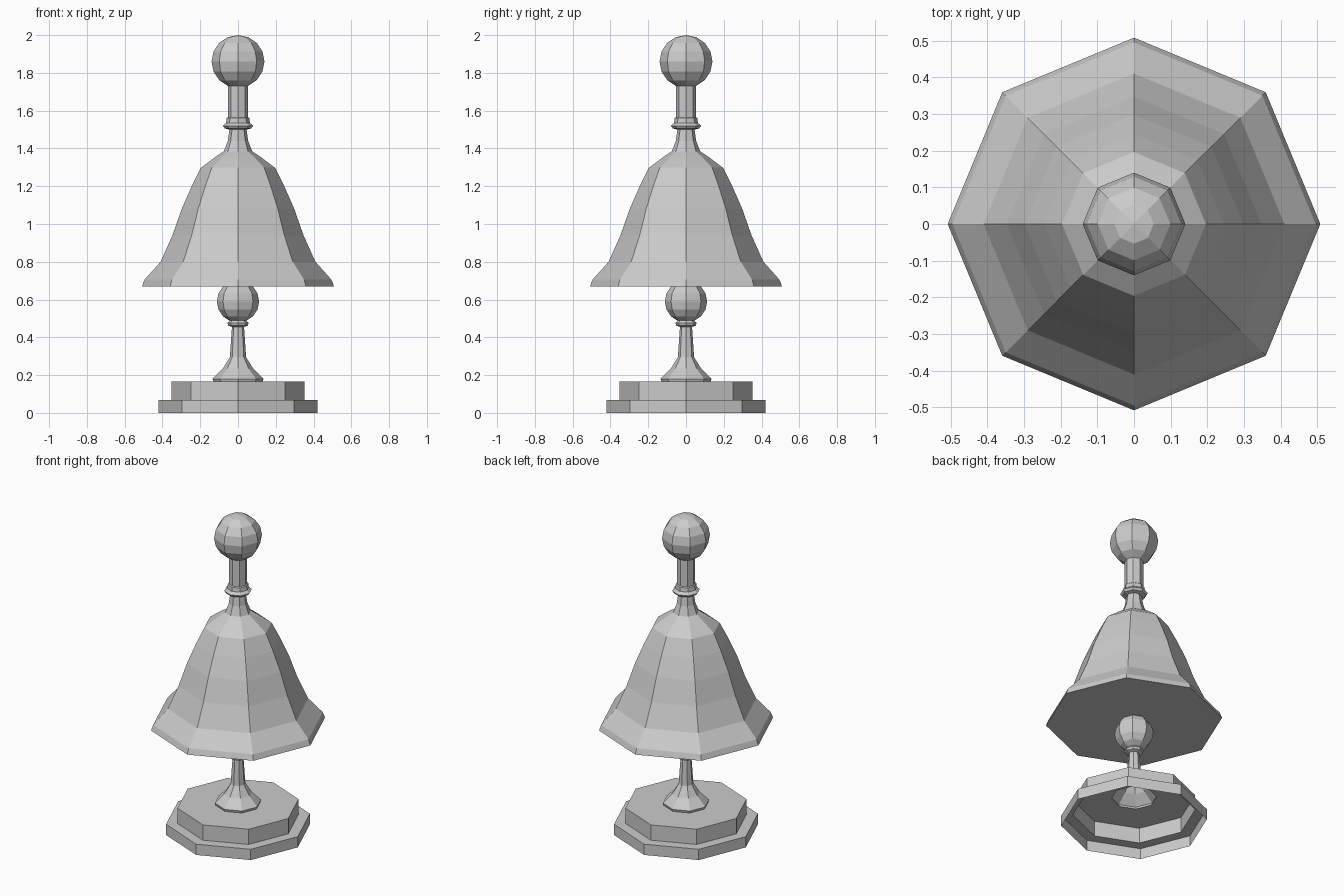
import bpy, bmesh
from math import sin, cos, pi

if "Cube" in bpy.data.objects:
    bpy.data.objects.remove(bpy.data.objects["Cube"])

SIDES = 8


def lathe(name, profile):
    """Revolve (radius, height) points into a flat-sided octagonal shell."""
    bm = bmesh.new()
    rings = []
    for r, z in profile:
        if r < 1e-4:
            rings.append([bm.verts.new((0, 0, z))] * SIDES)
        else:
            rings.append([bm.verts.new((r * cos(2 * pi * i / SIDES),
                                        r * sin(2 * pi * i / SIDES), z))
                          for i in range(SIDES)])
    for a, b in zip(rings, rings[1:]):
        for i in range(SIDES):
            j = (i + 1) % SIDES
            quad = [a[i], a[j], b[j], b[i]]
            bm.faces.new(list(dict.fromkeys(quad)))
    mesh = bpy.data.meshes.new(name)
    bm.to_mesh(mesh)
    bm.free()
    obj = bpy.data.objects.new(name, mesh)
    bpy.context.collection.objects.link(obj)
    return obj


def ball(radius, centre, first, last):
    """Profile of a ball between two latitudes, in steps of 22.5 degrees."""
    return [(radius * cos(k * pi / 8), centre + radius * sin(k * pi / 8))
            for k in range(first, last + 1)]


# Two-step base, open underneath
lathe("base", [(.42, 0), (.42, .068), (.353, .068), (.353, .165), (.13, .165)])

# Flared stem with a collar
lathe("stem", [(.13, .165), (.135, .18), (.08, .235), (.043, .295), (.032, .455),
               (.052, .462), (.056, .475), (.046, .488), (.04, .492)])

# Ball hanging below the bell
lathe("clapper", ball(.112, .59, -3, 2))

# Bell with closed underside
lathe("bell", [(.079, .67), (.508, .67), (.495, .705), (.41, .80), (.347, .94),
               (.298, 1.08), (.245, 1.2), (.196, 1.298), (.12, 1.355)])

# Neck and handle with a collar
lathe("handle", [(.12, 1.355), (.075, 1.385), (.054, 1.44), (.045, 1.50),
                 (.07, 1.506), (.08, 1.52), (.063, 1.535), (.06, 1.56),
                 (.054, 1.565), (.054, 1.731)])

# Round knob on top
lathe("knob", ball(.14, 1.86, -3, 4))
